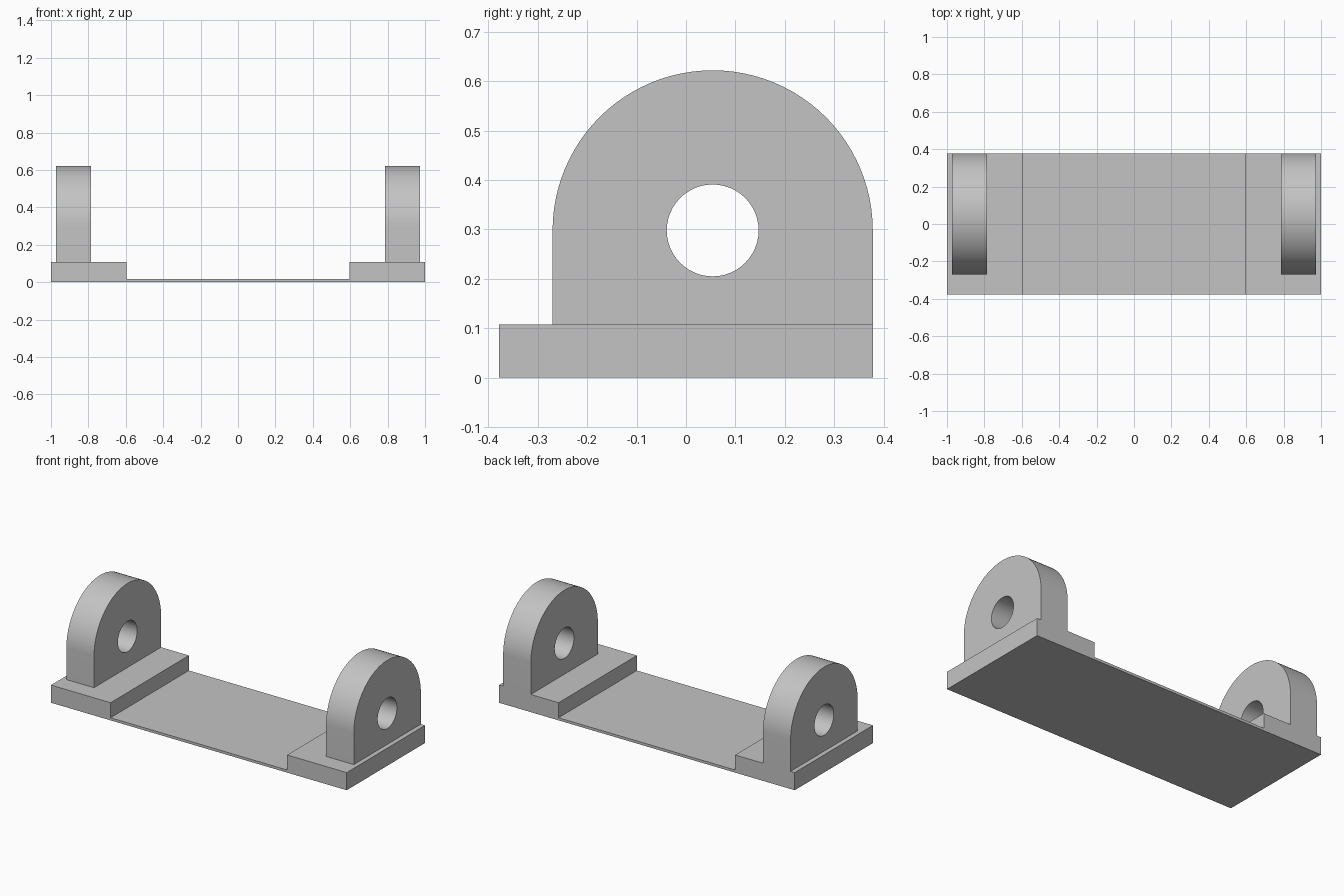
import bpy
import bmesh
from math import cos, sin, pi
from mathutils import Vector

if "Cube" in bpy.data.objects:
    bpy.data.objects.remove(bpy.data.objects["Cube"], do_unlink=True)

grey = bpy.data.materials.new("plain grey")
grey.use_nodes = True
colour = (0.55, 0.55, 0.55, 1)
grey.diffuse_color = colour
grey.node_tree.nodes["Principled BSDF"].inputs["Base Color"].default_value = colour

HALF_DEPTH = 0.378
PAD_TOP = 0.108
PAD_INNER = 0.597
PLATE_TOP = 0.016
LUG_RADIUS = 0.324
HOLE_RADIUS = 0.093
LUG_Y = HALF_DEPTH - LUG_RADIUS
LUG_Z = 0.298
LUG_INNER, LUG_OUTER = 0.785, 0.972


def extruded(name, loops, offset):
    """Fill closed loops (outline first, then holes) and extrude them by offset."""
    bm = bmesh.new()
    edges = []
    for loop in loops:
        verts = [bm.verts.new(p) for p in loop]
        edges += [bm.edges.new((a, b)) for a, b in zip(verts, verts[1:] + verts[:1])]
    bmesh.ops.triangle_fill(bm, edges=edges, use_beauty=True)
    result = bmesh.ops.extrude_face_region(bm, geom=bm.faces[:], use_keep_orig=True)
    moved = [g for g in result["geom"] if isinstance(g, bmesh.types.BMVert)]
    bmesh.ops.translate(bm, verts=moved, vec=Vector(offset))
    bmesh.ops.recalc_face_normals(bm, faces=bm.faces)
    mesh = bpy.data.meshes.new(name)
    bm.to_mesh(mesh)
    bm.free()
    mesh.materials.append(grey)
    obj = bpy.data.objects.new(name, mesh)
    bpy.context.collection.objects.link(obj)
    bpy.ops.object.select_all(action="DESELECT")
    obj.select_set(True)
    bpy.context.view_layer.objects.active = obj
    bpy.ops.object.shade_smooth_by_angle(angle=pi / 6)
    return obj


def arc(x, radius, start, end, steps):
    angles = [start + (end - start) * i / steps for i in range(steps + 1)]
    return [(x, LUG_Y + radius * cos(a), LUG_Z + radius * sin(a)) for a in angles]


# Base: thin plate with a raised pad at each end
half = [(1, 0), (1, PAD_TOP), (PAD_INNER, PAD_TOP), (PAD_INNER, PLATE_TOP)]
profile = half + [(-x, z) for x, z in reversed(half)]
extruded("base", [[(x, -HALF_DEPTH, z) for x, z in profile]], (0, 2 * HALF_DEPTH, 0))

# Lugs: round-topped uprights with a cross hole, flush with the back
for side, x in (("left", LUG_INNER), ("right", -LUG_OUTER)):
    outline = [(x, LUG_Y + LUG_RADIUS, PAD_TOP)]
    outline += arc(x, LUG_RADIUS, 0, pi, 48)
    outline += [(x, LUG_Y - LUG_RADIUS, PAD_TOP)]
    hole = arc(x, HOLE_RADIUS, 0, 2 * pi, 48)[:-1]
    extruded(side + "_lug", [outline, hole], (LUG_OUTER - LUG_INNER, 0, 0))
